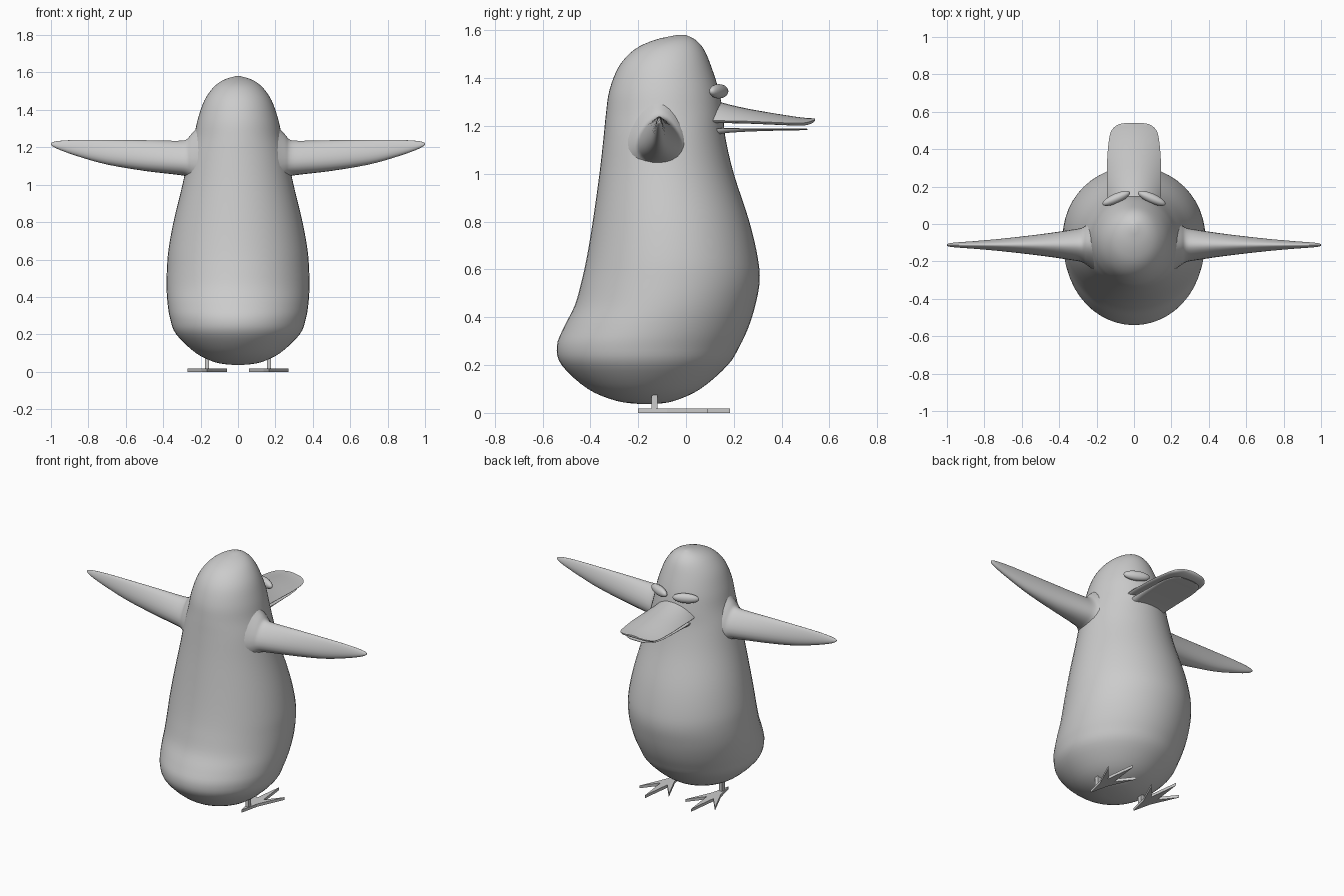
import bpy, bmesh, math
from mathutils import Vector

cube = bpy.data.objects.get("Cube")
if cube:
    bpy.data.objects.remove(cube)

grey = bpy.data.materials.new("light grey")
grey.use_nodes = True
GREY = (0.6, 0.6, 0.6, 1)
grey.diffuse_color = GREY
grey.node_tree.nodes["Principled BSDF"].inputs["Base Color"].default_value = GREY


def finish(name, bm, smooth=True):
    bmesh.ops.recalc_face_normals(bm, faces=bm.faces)
    mesh = bpy.data.meshes.new(name)
    bm.to_mesh(mesh)
    bm.free()
    mesh.materials.append(grey)
    obj = bpy.data.objects.new(name, mesh)
    bpy.context.collection.objects.link(obj)
    if smooth:
        bpy.ops.object.select_all(action='DESELECT')
        bpy.context.view_layer.objects.active = obj
        obj.select_set(True)
        bpy.ops.object.shade_smooth_by_angle(angle=math.radians(50))
    return obj


def refine(rows, steps=4):
    """Smooth a list of section rows with a Catmull-Rom spline."""
    out = []
    for i in range(len(rows) - 1):
        a, b, c, d = (rows[max(i - 1, 0)], rows[i], rows[i + 1],
                      rows[min(i + 2, len(rows) - 1)])
        for s in range(steps):
            t = s / steps
            out.append([0.5 * (2 * q + (r - p) * t + (2 * p - 5 * q + 4 * r - w) * t ** 2
                               + (3 * q - p - 3 * r + w) * t ** 3)
                        for p, q, r, w in zip(a, b, c, d)])
    return out + [list(rows[-1])]


def loft(name, rows, point, sides):
    """Skin rings; point(row, angle) gives one ring vertex."""
    bm = bmesh.new()
    rings = [[bm.verts.new(point(row, 2 * math.pi * i / sides)) for i in range(sides)]
             for row in refine(rows)]
    for low, high in zip(rings, rings[1:]):
        for i in range(sides):
            j = (i + 1) % sides
            bm.faces.new((low[i], low[j], high[j], high[i]))
    bm.faces.new(rings[0])
    bm.faces.new(rings[-1])
    return finish(name, bm)


# Body and head: height, back y, front y, half width
body_rows = [
    (0.037, -0.19, -0.13, 0.03), (0.05, -0.29, -0.05, 0.12), (0.1, -0.41, 0.06, 0.225),
    (0.2, -0.52, 0.175, 0.33), (0.28, -0.54, 0.225, 0.362), (0.36, -0.51, 0.262, 0.376),
    (0.45, -0.465, 0.29, 0.382), (0.55, -0.437, 0.308, 0.38), (0.65, -0.415, 0.3, 0.372),
    (0.8, -0.39, 0.265, 0.345), (1.0, -0.362, 0.2, 0.297), (1.15, -0.345, 0.165, 0.265),
    (1.25, -0.335, 0.155, 0.237), (1.35, -0.32, 0.137, 0.215), (1.45, -0.28, 0.105, 0.18),
    (1.52, -0.215, 0.075, 0.132), (1.56, -0.13, 0.04, 0.078), (1.58, -0.04, 0.0, 0.015)]


def body_point(row, a):
    z, back, front, w = row
    return (w * math.cos(a), (back + front) / 2 + (front - back) / 2 * math.sin(a), z)


loft("body", body_rows, body_point, 48)

# Wings: distance out, bottom z, top z, half depth (drop-shaped, narrow at the top)
wing_rows = [
    (0.2, 0.97, 1.32, 0.14), (0.25, 1.02, 1.27, 0.105), (0.28, 1.045, 1.24, 0.088),
    (0.34, 1.055, 1.235, 0.077), (0.5, 1.074, 1.238, 0.055), (0.7, 1.108, 1.24, 0.033),
    (0.85, 1.15, 1.24, 0.02), (0.95, 1.185, 1.235, 0.013), (0.99, 1.205, 1.228, 0.008),
    (1.0, 1.214, 1.222, 0.003)]
for side, label in ((1, "left"), (-1, "right")):
    def wing_point(row, a):
        x, low, high, d = row
        s = math.sin(a)
        return (side * x, -0.112 + d * math.cos(a) * (1 - 0.3 * s),
                (low + high) / 2 + (high - low) / 2 * s)
    loft(label + "_wing", wing_rows, wing_point, 24)


# Bill halves: y, half width, bottom z, edge z, top z
def bill_point(row, a):
    y, w, low, edge, high = row
    u, s = math.cos(a), math.sin(a)
    rise = (high - edge) * s ** 2 if s > 0 else (low - edge) * min(1, -s * 2)
    return (w * u, y, edge + rise)


loft("upper_bill", [
    (0.06, 0.135, 1.212, 1.222, 1.33), (0.15, 0.143, 1.212, 1.222, 1.298),
    (0.25, 0.144, 1.21, 1.22, 1.274), (0.35, 0.143, 1.206, 1.216, 1.256),
    (0.45, 0.134, 1.202, 1.212, 1.24), (0.5, 0.12, 1.203, 1.214, 1.234),
    (0.53, 0.088, 1.213, 1.222, 1.232), (0.54, 0.045, 1.222, 1.227, 1.232)],
    bill_point, 32)
loft("lower_bill", [
    (0.06, 0.115, 1.15, 1.186, 1.19), (0.15, 0.125, 1.168, 1.189, 1.192),
    (0.25, 0.125, 1.176, 1.188, 1.19), (0.4, 0.12, 1.181, 1.187, 1.189),
    (0.47, 0.1, 1.182, 1.187, 1.189), (0.5, 0.065, 1.183, 1.187, 1.189),
    (0.508, 0.03, 1.184, 1.187, 1.188)], bill_point, 32)

# Foot outline relative to the leg: heel, three pointed toes and notches
foot_outline = [(0, -0.2), (0.028, -0.08), (0.105, 0.09), (0.024, -0.01), (0, 0.185),
                (-0.024, -0.01), (-0.105, 0.09), (-0.028, -0.08)]

for side, label in ((1, "left"), (-1, "right")):
    # Flattened eyes set into the brow
    bm = bmesh.new()
    bmesh.ops.create_uvsphere(bm, u_segments=24, v_segments=14, radius=1)
    bmesh.ops.scale(bm, vec=Vector((0.08, 0.026, 0.03)), verts=bm.verts)
    eye = finish(label + "_eye", bm)
    eye.location = (side * 0.095, 0.137, 1.345)
    eye.rotation_euler.z = -side * math.radians(24)

    # Flat three-toed feet
    bm = bmesh.new()
    base = bm.faces.new([bm.verts.new((side * 0.165 + x, y, 0)) for x, y in foot_outline])
    top = bmesh.ops.extrude_face_region(bm, geom=[base])["geom"]
    for v in top:
        if isinstance(v, bmesh.types.BMVert):
            v.co.z = 0.018
    finish(label + "_foot", bm, smooth=False)

    # Thin legs
    bm = bmesh.new()
    bmesh.ops.create_cube(bm, size=1)
    bmesh.ops.scale(bm, vec=Vector((0.022, 0.026, 0.11)), verts=bm.verts)
    bmesh.ops.translate(bm, vec=Vector((side * 0.165, -0.132, 0.065)), verts=bm.verts)
    finish(label + "_leg", bm, smooth=False)
